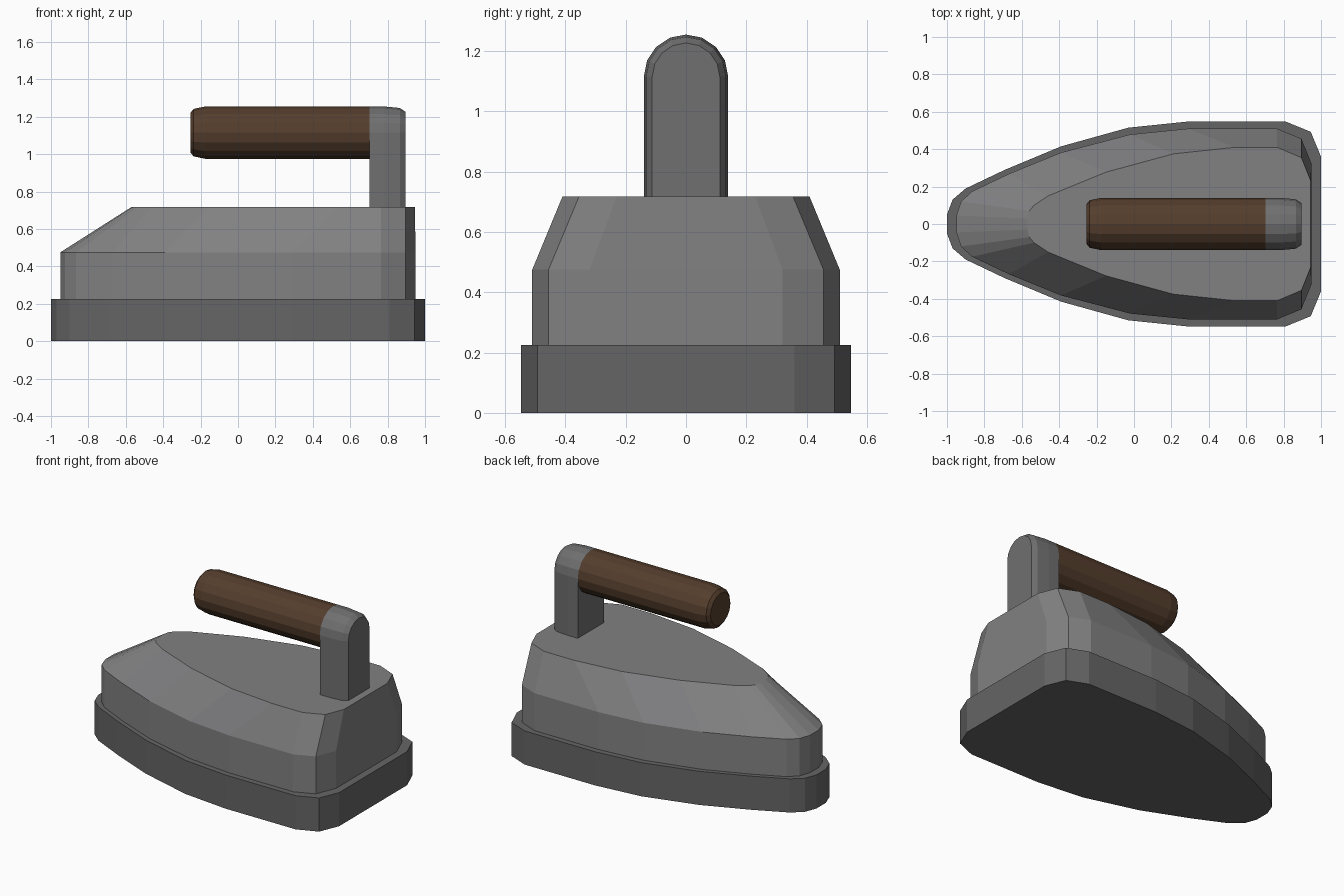
import bpy
import bmesh
from math import pi, sin, cos

if "Cube" in bpy.data.objects:
    bpy.data.objects.remove(bpy.data.objects["Cube"])


def material(name, rgb):
    m = bpy.data.materials.new(name)
    m.diffuse_color = (*rgb, 1)
    m.use_nodes = True
    m.node_tree.nodes["Principled BSDF"].inputs["Base Color"].default_value = m.diffuse_color
    return m


def loft(name, rings, mat):
    """Join equal-length closed rings of points with quads and cap both ends."""
    bm = bmesh.new()
    loops = [[bm.verts.new(p) for p in ring] for ring in rings]
    n = len(loops[0])
    for a, b in zip(loops, loops[1:]):
        for i in range(n):
            j = (i + 1) % n
            bm.faces.new((a[i], a[j], b[j], b[i]))
    bm.faces.new(loops[0][::-1])
    bm.faces.new(loops[-1])
    bmesh.ops.recalc_face_normals(bm, faces=bm.faces)
    mesh = bpy.data.meshes.new(name)
    bm.to_mesh(mesh)
    bm.free()
    mesh.materials.append(mat)
    ob = bpy.data.objects.new(name, mesh)
    bpy.context.collection.objects.link(ob)
    return ob


def outline(half, z):
    """Mirror a half outline (nose to heel) across y = 0."""
    return [(x, y, z) for x, y in half] + [(x, -y, z) for x, y in reversed(half)]


dark = material("dark_iron", (0.13, 0.13, 0.13))
grey = material("grey_iron", (0.22, 0.22, 0.225))
steel = material("post_iron", (0.16, 0.16, 0.16))
wood = material("wood", (0.09, 0.048, 0.026))

# Soleplate
sole = [(-1, .05), (-.97, .13), (-.9, .19), (-.69, .29), (-.39, .415),
        (-.03, .515), (.29, .548), (.81, .548), (.945, .493), (1, .36)]
loft("soleplate", [outline(sole, 0), outline(sole, .225)], dark)

# Body: straight wall, then tapered shoulder with sloping nose
wall = [(-.95, .045), (-.925, .12), (-.865, .175), (-.67, .268), (-.39, .382),
        (-.02, .479), (.29, .51), (.765, .51), (.895, .456), (.95, .32)]
top = [(-.57, .03), (-.56, .07), (-.535, .1), (-.46, .15), (-.15, .277),
       (.21, .375), (.54, .41), (.765, .41), (.895, .355), (.945, .23)]
loft("body", [outline(wall, .22), outline(wall, .475), outline(top, .717)], grey)

ZC, R = 1.115, .14  # handle axis height and radius


# Wooden grip: 16-sided rod with a rounded free end
def circle(x, r):
    return [(x, r * cos(i * pi / 8), ZC + r * sin(i * pi / 8)) for i in range(16)]


loft("handle_grip", [circle(x, r) for x, r in
                     ((-.255, .105), (-.237, .127), (-.175, R), (.703, R))], wood)


# Post: arch-shaped section swept along x with a rounded back edge
def arch(x, r):
    arc = [(x, r * cos(i * pi / 8), ZC + r * sin(i * pi / 8)) for i in range(9)]
    return arc + [(x, -r, .71), (x, r, .71)]


loft("handle_post", [arch(x, r) for x, r in
                     ((.703, R), (.78, R), (.865, .132), (.895, .112))], steel)
